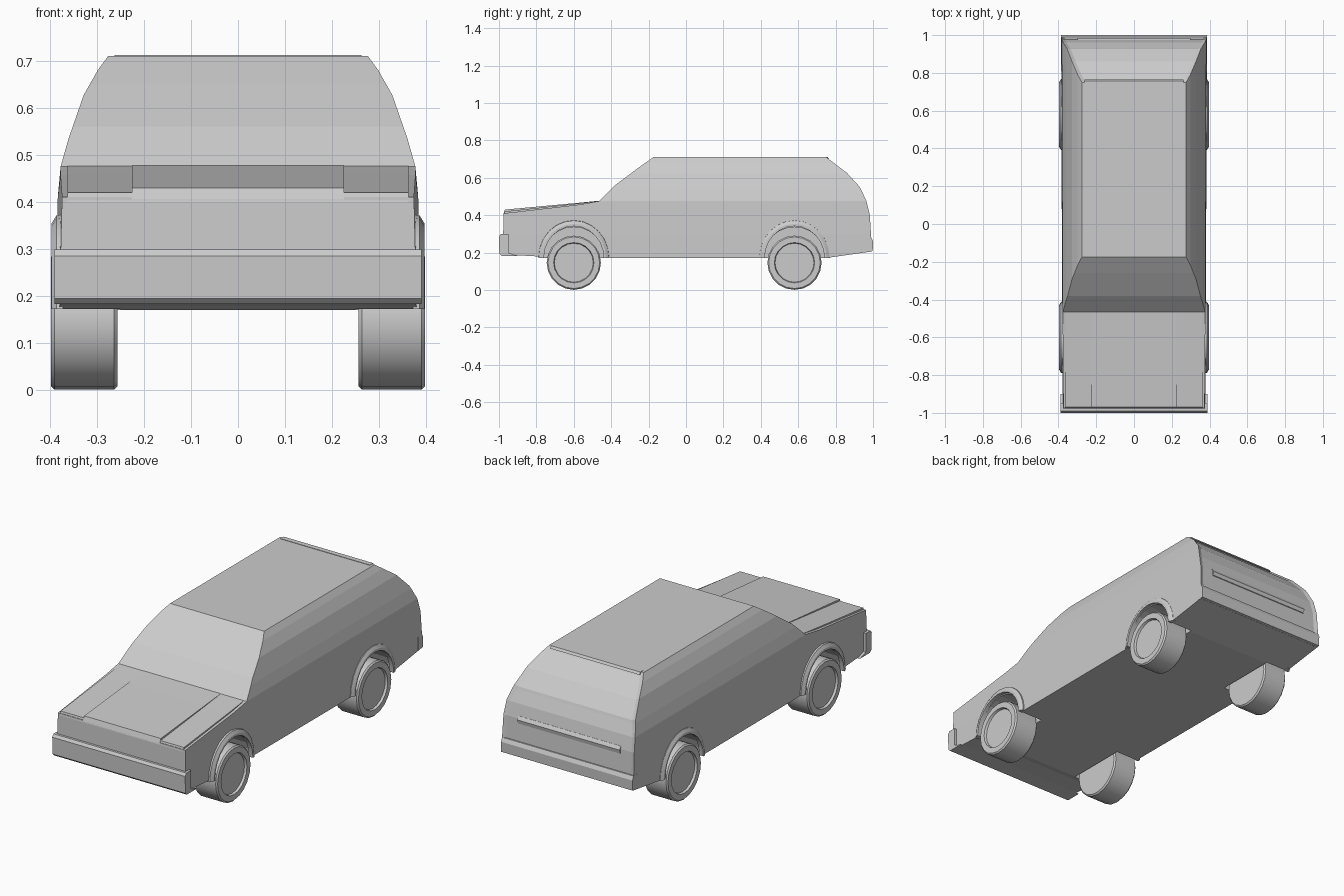
import bpy, bmesh, math
from mathutils import Matrix, Vector

if "Cube" in bpy.data.objects:
    bpy.data.objects.remove(bpy.data.objects["Cube"])

# half-width of the body at each height
WIDTH = [(0.0, .383), (.30, .386), (.41, .383), (.475, .377), (.535, .36),
         (.627, .328), (.68, .298), (.71, .276)]


def half_width(z):
    for (z0, w0), (z1, w1) in zip(WIDTH, WIDTH[1:]):
        if z <= z1:
            return w0 + (w1 - w0) * (z - z0) / (z1 - z0)
    return WIDTH[-1][1]


def finish(bm, name, smooth=None):
    bmesh.ops.recalc_face_normals(bm, faces=bm.faces)
    me = bpy.data.meshes.new(name)
    bm.to_mesh(me)
    bm.free()
    ob = bpy.data.objects.new(name, me)
    bpy.context.collection.objects.link(ob)
    bpy.ops.object.select_all(action='DESELECT')
    ob.select_set(True)
    bpy.context.view_layer.objects.active = ob
    if smooth:
        bpy.ops.object.shade_smooth_by_angle(angle=math.radians(smooth))
    return ob


def prism_bm(profile, hw):
    """Side profile (y, z) extruded across the car."""
    bm = bmesh.new()
    face = bm.faces.new([bm.verts.new((-hw, y, z)) for y, z in profile])
    ext = bmesh.ops.extrude_face_region(bm, geom=[face])
    verts = [v for v in ext['geom'] if isinstance(v, bmesh.types.BMVert)]
    bmesh.ops.translate(bm, verts=verts, vec=(2 * hw, 0, 0))
    bmesh.ops.recalc_face_normals(bm, faces=bm.faces)
    return bm


def prism(name, profile, hw):
    return finish(prism_bm(profile, hw), name)


def cylinder_bm(radius, x0, x1, y, z, segments):
    bm = bmesh.new()
    m = Matrix.Translation(((x0 + x1) / 2, y, z)) @ Matrix.Rotation(math.pi / 2, 4, 'Y')
    bmesh.ops.create_cone(bm, cap_ends=True, segments=segments, radius1=radius,
                          radius2=radius, depth=abs(x1 - x0), matrix=m)
    return bm


# body shell: side profile, sliced by height and tapered inwards towards the roof
bm = prism_bm([(-.98, .19), (-.8, .18), (-.76, .17), (.74, .17), (.985, .205),
               (.99, .28), (.983, .40), (.965, .475), (.93, .55), (.86, .627),
               (.75, .71), (-.175, .71), (-.26, .65), (-.38, .56), (-.465, .475),
               (-.57, .457), (-.975, .41)], .4)
for z, _ in WIDTH[1:-1]:
    bmesh.ops.bisect_plane(bm, geom=bm.verts[:] + bm.edges[:] + bm.faces[:],
                           plane_co=(0, 0, z), plane_no=(0, 0, 1), dist=1e-5)
for v in bm.verts:
    taper = 1 - .025 * max(0, (-v.co.y - .5) / .5)
    v.co.x = math.copysign(half_width(v.co.z) * taper, v.co.x)
# recessed tailgate
bm.normal_update()
gate = [f for f in bm.faces if f.normal.y > .3 and f.calc_center_median().y > .7]
bmesh.ops.inset_region(bm, faces=gate, thickness=.02, depth=-.007, use_even_offset=True)
body = finish(bm, "body")

# wheels, wheel wells and arch flares
WHEEL_Y = {"front": -.6, "rear": .58}
for end, wy in WHEEL_Y.items():
    for label, s in (("right", 1), ("left", -1)):
        # wheel well cut out of the body
        cutter = finish(cylinder_bm(.168, s * .25, s * .45, wy, .168, 24), "well_cutter")
        cutter.hide_render = True
        bpy.context.view_layer.objects.active = body
        mod = body.modifiers.new("well", 'BOOLEAN')
        mod.operation = 'DIFFERENCE'
        mod.solver = 'EXACT'
        mod.object = cutter
        bpy.ops.object.modifier_apply(modifier=mod.name)
        bpy.data.objects.remove(cutter)

        # tyre with a shallow dished rim
        bm = cylinder_bm(.145, s * .256, s * .397, wy, .146, 20)
        rims = [e for e in bm.edges if abs(e.verts[0].co.x - e.verts[1].co.x) < 1e-4]
        bmesh.ops.bevel(bm, geom=rims, offset=.007, segments=1, affect='EDGES')
        bm.normal_update()
        outer = [f for f in bm.faces if f.normal.x * s > .95]
        bmesh.ops.inset_region(bm, faces=outer, thickness=.03)
        bmesh.ops.inset_region(bm, faces=outer, thickness=.004, depth=-.012)
        finish(bm, f"{end}_{label}_wheel", 30)

        # arch flare: a small section swept over the wheel
        bm = bmesh.new()
        section = [(.190, .372), (.188, .386), (.172, .396), (.160, .396), (.160, .372)]
        rings = []
        for i in range(13):
            a = math.pi * i / 12
            rings.append([bm.verts.new((s * x, wy + r * math.cos(a), .172 + 1.06 * r * math.sin(a)))
                          for r, x in section])
        for r0, r1 in zip(rings, rings[1:]):
            for j in range(5):
                k = (j + 1) % 5
                bm.faces.new((r0[j], r0[k], r1[k], r1[j]))
        bm.faces.new(rings[0])
        bm.faces.new(rings[-1])
        finish(bm, f"{end}_{label}_arch", 30)

# hood panel with a raised centre
prism("hood", [(-.976, .40), (-.97, .42), (-.6, .46), (-.467, .476), (-.467, .45)], .362)
prism("hood_bulge", [(-.977, .405), (-.968, .43), (-.6, .464), (-.467, .477), (-.467, .45)], .225)

# bumpers
prism("front_bumper", [(-.90, .183), (-.985, .183), (-.998, .195), (-1, .285), (-.99, .299),
                       (-.95, .299), (-.95, .20)], .39)
prism("rear_bumper", [(.96, .202), (.998, .208), (1, .262), (.99, .282), (.96, .282)], .386)

# tailgate crease and roof-edge strip
prism("tailgate_crease", [(.95, .36), (.981, .375), (.985, .395), (.974, .412), (.95, .412)], .30)
prism("roof_edge_strip", [(.73, .70), (.73, .712), (.757, .712), (.765, .70)], .262)
